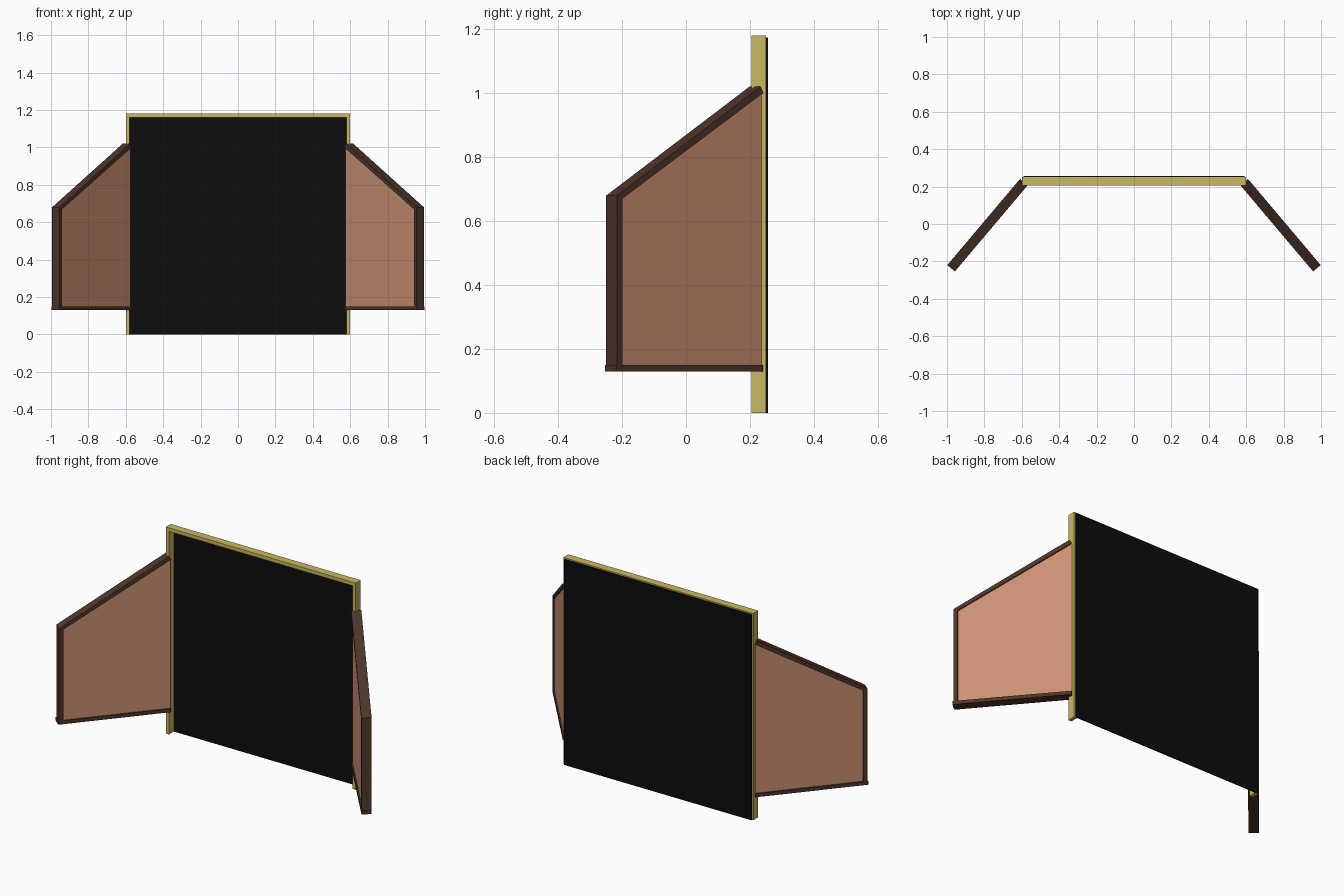
import bpy, bmesh
from mathutils import Vector

if "Cube" in bpy.data.objects:
    bpy.data.objects.remove(bpy.data.objects["Cube"])


def material(name, rgb):
    m = bpy.data.materials.new(name)
    m.diffuse_color = (*rgb, 1)
    m.use_nodes = True
    m.node_tree.nodes["Principled BSDF"].inputs["Base Color"].default_value = m.diffuse_color
    return m


GOLD = material("gold frame", (0.60, 0.48, 0.12))
BLACK = material("black", (0.004, 0.004, 0.004))
PANEL = material("clay brown", (0.60, 0.28, 0.17))
TRIM = material("dark brown", (0.075, 0.036, 0.023))


def prism(name, profile, origin, along, normal, thick, mat):
    """Extrude a (distance, height) outline evenly to both sides of its plane."""
    bm = bmesh.new()
    sides = []
    for k in (-0.5, 0.5):
        off = Vector(origin) + Vector(normal) * thick * k
        sides.append([bm.verts.new(off + Vector(along) * s + Vector((0, 0, z)))
                      for s, z in profile])
    a, b = sides
    bm.faces.new(a)
    bm.faces.new(b[::-1])
    for i in range(len(a)):
        j = (i + 1) % len(a)
        bm.faces.new((a[i], b[i], b[j], a[j]))
    bmesh.ops.recalc_face_normals(bm, faces=bm.faces)
    me = bpy.data.meshes.new(name)
    bm.to_mesh(me)
    bm.free()
    me.materials.append(mat)
    bpy.context.collection.objects.link(bpy.data.objects.new(name, me))


def rect(s0, s1, z0, z1):
    return [(s0, z0), (s1, z0), (s1, z1), (s0, z1)]


X, Y = (1, 0, 0), (0, 1, 0)

# Main screen: three-sided frame, open at the bottom, with a backing sheet
frame = [(-0.6, 0), (-0.58, 0), (-0.58, 1.16), (0.58, 1.16),
         (0.58, 0), (0.6, 0), (0.6, 1.18), (-0.6, 1.18)]
prism("screen_frame", frame, (0, 0.2275, 0), X, Y, 0.045, GOLD)
prism("screen_backing", rect(-0.592, 0.592, 0, 1.173), (0, 0.253, 0), X, Y, 0.007, BLACK)

# Angled side wings: sloped panel with trim on three edges
for side, label in ((-1, "left"), (1, "right")):
    origin = (side * 0.589, 0.224, 0)
    along = (side * 0.645, -0.764, 0)
    normal = (side * 0.764, 0.645, 0)
    parts = {
        "panel": ([(0, 0.145), (0.58, 0.145), (0.58, 0.67), (0, 1.003)], 0.038, PANEL),
        "bottom_trim": (rect(0, 0.603, 0.13, 0.15), 0.053, TRIM),
        "outer_post": ([(0.576, 0.15), (0.598, 0.15), (0.598, 0.66), (0.576, 0.673)], 0.053, TRIM),
        "sloped_trim": ([(0, 1.0), (0.598, 0.657), (0.598, 0.679), (0.011, 1.02)], 0.053, TRIM),
    }
    for part, (outline, thick, mat) in parts.items():
        prism(f"{label}_wing_{part}", outline, origin, along, normal, thick, mat)
